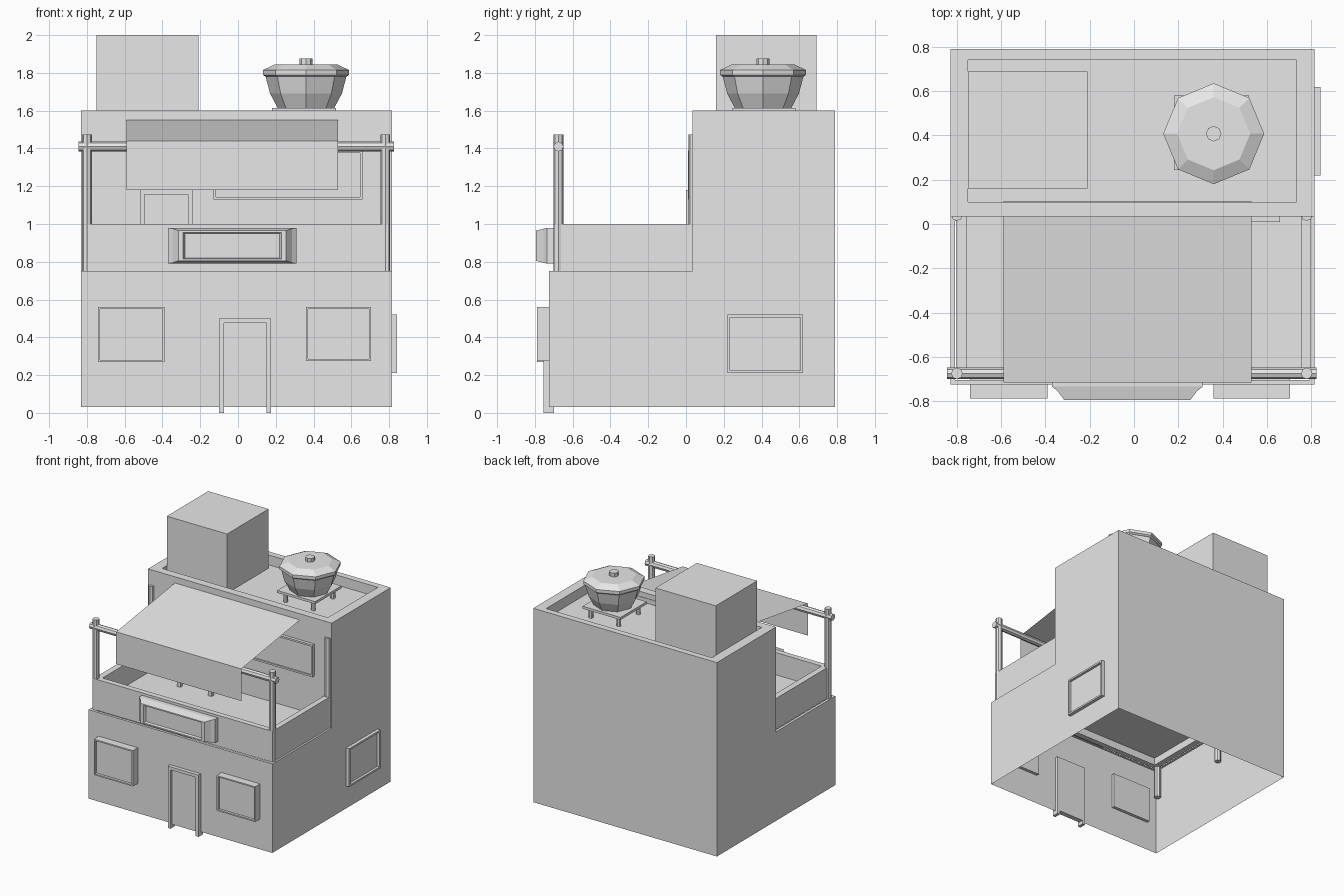
import bpy, bmesh, math
from mathutils import Matrix, Vector

old = bpy.data.objects.get("Cube")
if old:
    bpy.data.objects.remove(old, do_unlink=True)

GREY = (0.8, 0.8, 0.8, 1)
mat = bpy.data.materials.new("plain grey")
mat.use_nodes = True
mat.diffuse_color = GREY
mat.node_tree.nodes["Principled BSDF"].inputs["Base Color"].default_value = GREY


def finish(name, bm, recalc=True):
    if recalc:
        bmesh.ops.recalc_face_normals(bm, faces=bm.faces)
    me = bpy.data.meshes.new(name)
    bm.to_mesh(me)
    bm.free()
    me.materials.append(mat)
    ob = bpy.data.objects.new(name, me)
    bpy.context.collection.objects.link(ob)
    return ob


def add_box(bm, x, y, z):
    """Box from (min, max) pairs."""
    m = Matrix.Translation((sum(x) / 2, sum(y) / 2, sum(z) / 2))
    m = m @ Matrix.Diagonal((x[1] - x[0], y[1] - y[0], z[1] - z[0], 1))
    bmesh.ops.create_cube(bm, size=1, matrix=m)


def boxes(name, *parts):
    bm = bmesh.new()
    for p in parts:
        add_box(bm, *p)
    return finish(name, bm)


def facing(bm, direction):
    bm.normal_update()
    return max(bm.faces, key=lambda f: (f.normal.dot(Vector(direction)), f.calc_area()))


def framed(name, x, y, z, direction, rim=0.02, depth=0.02):
    """Box whose outward face has a raised rim and a sunken pane."""
    bm = bmesh.new()
    add_box(bm, x, y, z)
    bmesh.ops.recalc_face_normals(bm, faces=bm.faces)
    face = facing(bm, direction)
    bmesh.ops.inset_region(bm, faces=[face], thickness=rim)
    ext = bmesh.ops.extrude_discrete_faces(bm, faces=[face])["faces"][0]
    bmesh.ops.translate(bm, verts=ext.verts, vec=Vector(direction) * -depth)
    return finish(name, bm)


def doorway(name, x, y, z, sill, rim=0.025):
    """Two jambs and a lintel around a set-back panel."""
    top = z[1] - rim
    return boxes(name,
                 ((x[0], x[0] + rim), y, z), ((x[1] - rim, x[1]), y, z),
                 ((x[0] + rim, x[1] - rim), y, (top, z[1])),
                 ((x[0] + rim, x[1] - rim), (y[0] + 0.015, y[1]), (sill, top)))


def rod(name, start, end, r, sides=8):
    a, b = Vector(start), Vector(end)
    rot = (b - a).to_track_quat('Z', 'Y').to_matrix().to_4x4()
    bm = bmesh.new()
    bmesh.ops.create_cone(bm, cap_ends=True, segments=sides, radius1=r, radius2=r,
                          depth=(b - a).length, matrix=Matrix.Translation((a + b) / 2) @ rot)
    return finish(name, bm)


def lathe(name, profile, centre, sides=8):
    """Low-poly turned shape from (radius, z) points, capped at both ends."""
    bm = bmesh.new()
    rings = []
    for r, z in profile:
        angles = [math.tau * i / sides for i in range(sides)]
        rings.append([bm.verts.new((centre[0] + r * math.cos(t),
                                    centre[1] + r * math.sin(t), z)) for t in angles])
    for lo, hi in zip(rings, rings[1:]):
        for i in range(sides):
            j = (i + 1) % sides
            bm.faces.new((lo[i], lo[j], hi[j], hi[i]))
    bm.faces.new(rings[0])
    bm.faces.new(rings[-1])
    return finish(name, bm)


# House shell: stepped side profile pushed across, open underneath
L, R = -0.83, 0.815
bm = bmesh.new()
profile = [(-0.725, 0.03), (0.79, 0.03), (0.79, 1.6), (0.035, 1.6), (0.035, 0.75), (-0.725, 0.75)]
side = bm.faces.new([bm.verts.new((L, y, z)) for y, z in profile])
ext = bmesh.ops.extrude_face_region(bm, geom=[side])["geom"]
bmesh.ops.translate(bm, vec=(R - L, 0, 0), verts=[v for v in ext if isinstance(v, bmesh.types.BMVert)])
bmesh.ops.recalc_face_normals(bm, faces=bm.faces)
# sunken roof
roof = max(bm.faces, key=lambda f: f.calc_center_median().z)
bmesh.ops.inset_region(bm, faces=[roof], thickness=0.06)
for v in roof.verts:
    v.co.x = -0.75 if v.co.x < 0 else 0.735
    v.co.y = 0.10 if v.co.y < 0.4 else 0.74
floor = bmesh.ops.extrude_discrete_faces(bm, faces=[roof])["faces"][0]
bmesh.ops.translate(bm, verts=floor.verts, vec=(0, 0, -0.08))
# terrace opening and open base
step = next(f for f in bm.faces if all(abs(v.co.z - 0.75) < 0.001 for v in f.verts))
bmesh.ops.inset_region(bm, faces=[step], thickness=0.03)
base = next(f for f in bm.faces if all(v.co.z < 0.04 for v in f.verts))
bmesh.ops.delete(bm, geom=[step, base], context='FACES')
finish("house_shell", bm, recalc=False)

# Terrace
Z = (0.75, 1.0)
boxes("terrace_parapet",
      ((-0.805, 0.80), (-0.70, -0.655), Z),
      ((-0.805, -0.755), (-0.655, 0.035), Z),
      ((0.755, 0.80), (-0.655, 0.035), Z))
boxes("terrace_floor", ((-0.755, 0.755), (-0.655, 0.035), (0.81, 0.82)))
doorway("terrace_door", (-0.52, -0.24), (0.0, 0.04), (0.82, 1.18), 0.82)
framed("terrace_window", (-0.13, 0.66), (0.01, 0.04), (1.13, 1.39), (0, -1, 0), 0.02, 0.01)
legs = [((x - 0.015, x + 0.015), (y - 0.015, y + 0.015), (0.82, 0.93))
        for x in (-0.43, -0.15) for y in (-0.13, -0.03)]
boxes("terrace_bench", ((-0.47, -0.11), (-0.15, -0.01), (0.93, 0.95)), *legs)

# Ground floor openings
doorway("front_door", (-0.10, 0.175), (-0.755, -0.70), (0, 0.5), 0.03)
framed("front_window_right", (-0.74, -0.39), (-0.788, -0.70), (0.27, 0.56), (0, -1, 0), 0.015)
framed("front_window_left", (0.36, 0.705), (-0.788, -0.70), (0.275, 0.56), (0, -1, 0), 0.015)
framed("side_window", (0.79, 0.842), (0.22, 0.62), (0.21, 0.52), (1, 0, 0), 0.02)

# Bay planter on the parapet: stepped, tapered rings with a sunken pane
bm = bmesh.new()
rings = []
for hx, hz, y in [(0.34, 0.095, -0.70), (0.34, 0.095, -0.735), (0.315, 0.09, -0.755),
                  (0.285, 0.08, -0.795), (0.26, 0.07, -0.795), (0.25, 0.065, -0.775)]:
    rings.append([bm.verts.new((-0.03 + sx * hx, y, 0.885 + sz * hz))
                  for sx, sz in ((-1, -1), (1, -1), (1, 1), (-1, 1))])
for a, b in zip(rings, rings[1:]):
    for i in range(4):
        j = (i + 1) % 4
        bm.faces.new((a[i], a[j], b[j], b[i]))
bm.faces.new(rings[0])
bm.faces.new(rings[-1])
finish("parapet_bay", bm)

# Awning poles and crossbar
for label, y in (("front", -0.675), ("back", 0.04)):
    for side_name, x in (("right", -0.80), ("left", 0.78)):
        rod(f"{label}_pole_{side_name}", (x, y, 0.49), (x, y, 1.475), 0.026)
rod("awning_crossbar", (-0.845, -0.675, 1.41), (0.825, -0.675, 1.41), 0.026)

# Awning cloth: thin sloping sheet with a hanging front flap
bm = bmesh.new()
rows = [[bm.verts.new((x, y, z)) for x in (-0.59, 0.53)]
        for y, z in ((0.105, 1.56), (-0.715, 1.44), (-0.715, 1.18))]
for a, b in zip(rows, rows[1:]):
    bm.faces.new((b[0], b[1], a[1], a[0]))
finish("awning_cloth", bm, recalc=False)

# Roof block, stand and water tank
boxes("roof_block", ((-0.75, -0.21), (0.16, 0.69), (1.52, 2.0)))
boxes("tank_stand", ((0.18, 0.52), (0.245, 0.58), (1.595, 1.615)))
for i, (sx, sy) in enumerate([(-1, -1), (1, -1), (1, 1), (-1, 1)]):
    x, y = 0.35 + sx * 0.125, 0.412 + sy * 0.125
    rod(f"stand_leg_{i + 1}", (x, y, 1.52), (x, y, 1.6), 0.017)
C = (0.36, 0.408)
lathe("water_tank", [(0.15, 1.615), (0.19, 1.69), (0.215, 1.785)], C)
lathe("tank_lid", [(0.215, 1.78), (0.228, 1.79), (0.228, 1.815), (0.165, 1.845)], C)
lathe("lid_knob", [(0.035, 1.84), (0.035, 1.875)], C)
